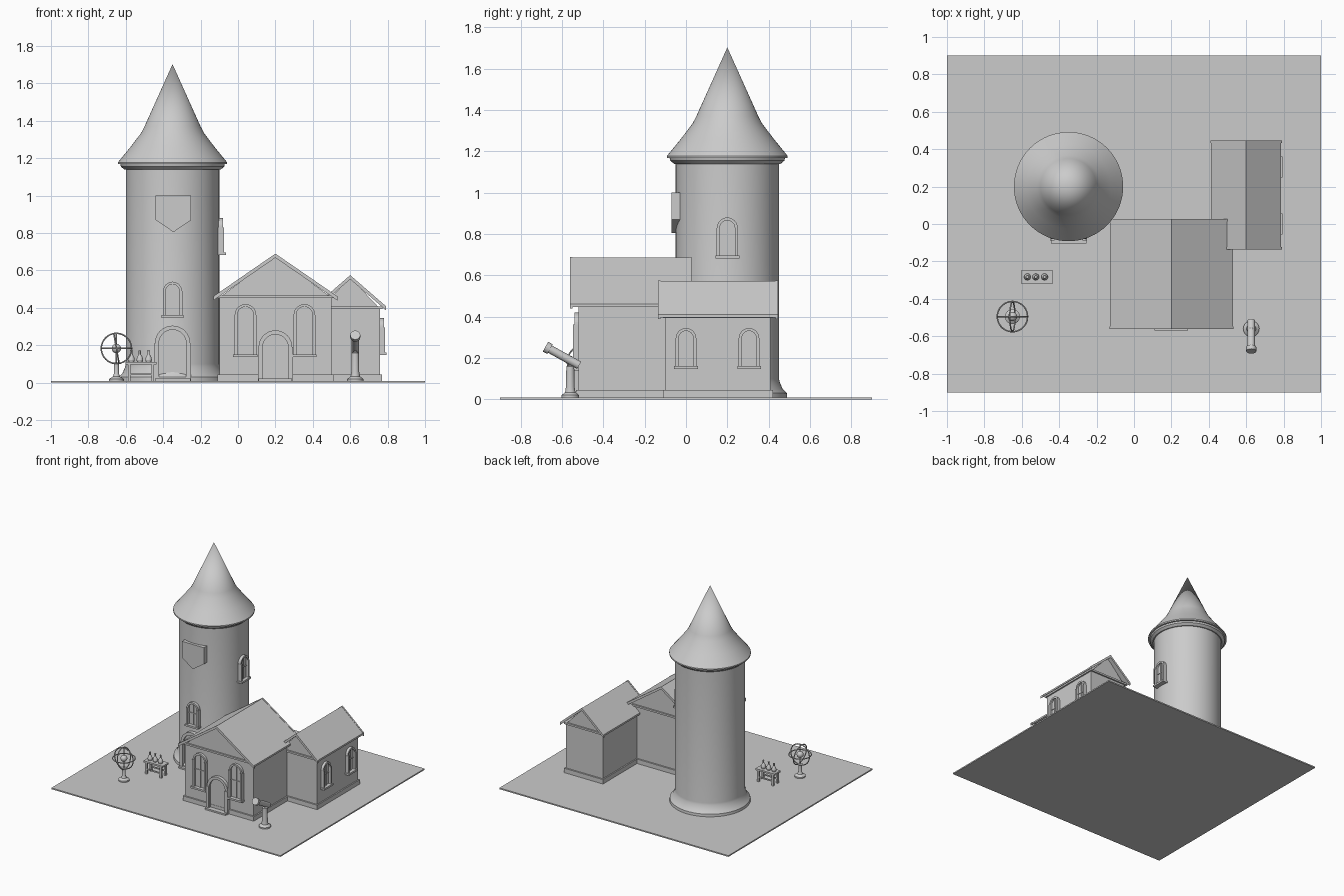
import bpy, bmesh
from math import pi, sin, cos, radians
from mathutils import Matrix, Vector

if "Cube" in bpy.data.objects:
    bpy.data.objects.remove(bpy.data.objects["Cube"])

GREY = (0.6, 0.6, 0.6, 1)
stone = bpy.data.materials.new("plain_grey")
stone.use_nodes = True
stone.diffuse_color = GREY
stone.node_tree.nodes["Principled BSDF"].inputs["Base Color"].default_value = GREY


def finish(name, bm, matrix=Matrix(), smooth=False):
    bmesh.ops.recalc_face_normals(bm, faces=bm.faces)
    mesh = bpy.data.meshes.new(name)
    bm.to_mesh(mesh)
    bm.free()
    mesh.materials.append(stone)
    obj = bpy.data.objects.new(name, mesh)
    obj.matrix_world = matrix
    bpy.context.collection.objects.link(obj)
    if smooth:
        bpy.ops.object.select_all(action='DESELECT')
        obj.select_set(True)
        bpy.context.view_layer.objects.active = obj
        bpy.ops.object.shade_smooth_by_angle(angle=radians(25))
    return obj


def box(name, x, y, z, matrix=Matrix()):
    """Box from (low, high) ranges."""
    bm = bmesh.new()
    bmesh.ops.create_cube(bm, size=1)
    for v in bm.verts:
        v.co = [r[0] if c < 0 else r[1] for r, c in zip((x, y, z), v.co)]
    return finish(name, bm, matrix)


def prism(name, outline, y0, y1, matrix=Matrix()):
    """Outline in x and z, extruded along y."""
    bm = bmesh.new()
    face = bm.faces.new([bm.verts.new((x, y0, z)) for x, z in outline])
    side = bmesh.ops.extrude_face_region(bm, geom=[face])["geom"]
    bmesh.ops.translate(bm, vec=(0, y1 - y0, 0),
                        verts=[v for v in side if isinstance(v, bmesh.types.BMVert)])
    return finish(name, bm, matrix)


def lathe(name, profile, matrix=Matrix(), steps=32):
    """Radius and height pairs turned about z."""
    bm = bmesh.new()
    verts = [bm.verts.new((r, 0, z)) for r, z in profile]
    edges = [bm.edges.new(pair) for pair in zip(verts, verts[1:])]
    bmesh.ops.spin(bm, geom=verts + edges, angle=2 * pi, steps=steps,
                   axis=(0, 0, 1), cent=(0, 0, 0))
    bmesh.ops.remove_doubles(bm, verts=bm.verts, dist=0.0001)
    return finish(name, bm, matrix, True)


def ring(name, radius, thick, matrix):
    section = [(radius + thick * cos(a * pi / 4), thick * sin(a * pi / 4)) for a in range(9)]
    return lathe(name, section, matrix, 48)


def place(x, y, z=0, turn=0):
    return Matrix.Translation((x, y, z)) @ Matrix.Rotation(radians(turn), 4, 'Z')


def arch(width, height, inset=0, bottom=0):
    r = width / 2 - inset
    spring = height - width / 2
    curve = [(r * cos(i * pi / 16), spring + r * sin(i * pi / 16)) for i in range(17)]
    return [(r, bottom)] + curve + [(-r, bottom)]


def arch_frame(name, width, height, inset, y0, y1, matrix):
    outer, inner = arch(width, height), arch(width, height, inset)
    prism(name, outer + inner[::-1], y0, y1, matrix)


# Openings: local -y points away from the wall
def window(name, width, height, matrix, back=0.0):
    arch_frame(name + "_frame", width, height, 0.014, back, -0.02, matrix)
    prism(name + "_pane", arch(width, height, 0.01), back, -0.006, matrix)
    box(name + "_mullion", (-0.003, 0.003), (0, -0.012), (0, height - 0.01), matrix)
    box(name + "_bar", (0.01 - width / 2, width / 2 - 0.01), (0, -0.012),
        (height * 0.5, height * 0.5 + 0.006), matrix)
    for side in (-1, 1):
        mid = side * (width / 2 - 0.006)
        box(name + "_jamb", (mid - 0.008, mid + 0.008), (back, -0.026),
            (0, height - width / 2), matrix)
    box(name + "_sill", (-width / 2 - 0.008, width / 2 + 0.008), (back, -0.035),
        (-0.008, 0.006), matrix)


def door(name, width, height, matrix, back=0.0):
    arch_frame(name + "_frame", width, height, 0.022, back, -0.025, matrix)
    prism(name + "_leaf", arch(width, height, 0.015), back, -0.01, matrix)
    for side in (-1, 1):
        mid = side * (width / 2 - 0.008)
        box(name + "_jamb", (mid - 0.012, mid + 0.012), (back, -0.032),
            (0, height - width / 2), matrix)
    box(name + "_step", (-width / 2, width / 2), (back, -0.05), (0, 0.012), matrix)


# Gabled buildings
def chevron(half, eave, ridge, thick):
    return [(-half, eave), (0, ridge), (half, eave), (half, eave - thick),
            (0, ridge - thick), (-half, eave - thick)]


def building(name, x, half, y0, y1, wall, roof_half, eave, ridge, over):
    at = place(x, 0)
    box(name + "_plinth", (-half - 0.01, half + 0.01), (y0 - 0.012, y1 + 0.012), (0.008, 0.045), at)
    box(name + "_walls", (-half, half), (y0, y1), (0.008, wall), at)
    box(name + "_cornice", (-half - 0.012, half + 0.012), (y0 - 0.012, y1 + 0.012),
        (wall - 0.002, wall + 0.012), at)
    prism(name + "_gable", [(-half, wall), (half, wall), (0, ridge - 0.012)], y0, y1, at)
    prism(name + "_roof", chevron(roof_half, eave, ridge - 0.003, 0.014),
          y0 - over, y1 + over, at)
    for y in (y0 - over, y1 + over):
        prism(name + "_rake", chevron(roof_half + 0.003, eave, ridge, 0.022),
              y - 0.006, y + 0.006, at)


box("ground", (-1, 1), (-0.9, 0.9), (0, 0.01))
building("house", 0.2, 0.3, -0.52, -0.015, 0.455, 0.328, 0.462, 0.69, 0.035)
building("wing", 0.6, 0.16, -0.1, 0.41, 0.395, 0.187, 0.41, 0.575, 0.03)
for x in (0.04, 0.355):
    window("house_window", 0.115, 0.275, place(x, -0.52, 0.145))
door("house_door", 0.18, 0.27, place(0.2, -0.52, 0.01))
for y in (0.0, 0.305):
    window("wing_window", 0.098, 0.19, place(0.76, y, 0.155, 90))

# Round tower
at = place(-0.35, 0.2)
lathe("tower_wall", [(0, 0.008), (0.29, 0.008), (0.288, 0.03), (0.268, 0.05), (0.253, 0.085),
                     (0.25, 0.1), (0.25, 1.15), (0, 1.15)], at, 64)
lathe("tower_cornice", [(0.24, 1.14), (0.258, 1.14), (0.276, 1.155), (0.28, 1.172),
                        (0.2, 1.172)], at, 64)
lathe("tower_roof", [(0, 1.168), (0.292, 1.168), (0.292, 1.178), (0.225, 1.26), (0.168, 1.335),
                     (0.15, 1.37), (0, 1.703)], at, 64)
door("tower_door", 0.19, 0.295, place(-0.35, -0.055, 0.01), 0.04)
window("tower_front_window", 0.1, 0.185, place(-0.35, -0.05, 0.355), 0.03)
window("tower_side_window", 0.1, 0.19, place(-0.1, 0.2, 0.69, 90), 0.03)
prism("shield_plaque", [(-0.095, 1.0), (0.095, 1.0), (0.095, 0.87), (0, 0.805), (-0.095, 0.87)],
      -0.03, -0.07, place(-0.345, 0))

# Table with flasks
box("table_top", (-0.602, -0.435), (-0.32, -0.245), (0.097, 0.11))
for x in (-0.582, -0.455):
    for y in (-0.31, -0.255):
        box("table_leg", (x - 0.007, x + 0.007), (y - 0.007, y + 0.007), (0.008, 0.1))
for y in (-0.31, -0.255):
    box("table_rail", (-0.582, -0.455), (y - 0.004, y + 0.004), (0.04, 0.05))
for x in (-0.57, -0.525, -0.478):
    lathe("flask", [(0, 0.108), (0.014, 0.108), (0.018, 0.122), (0.015, 0.137), (0.006, 0.152),
                    (0.006, 0.168), (0.008, 0.172), (0, 0.172)], place(x, -0.283), 16)

# Armillary sphere
at = place(-0.65, -0.495)
lathe("sphere_stand", [(0, 0.008), (0.04, 0.008), (0.04, 0.02), (0.02, 0.032), (0.013, 0.05),
                       (0.013, 0.1), (0.02, 0.108), (0, 0.108)], at, 24)
center = place(-0.65, -0.495, 0.183)
ring("equator_ring", 0.081, 0.004, center)
ring("meridian_ring", 0.081, 0.004, center @ Matrix.Rotation(pi / 2, 4, 'X'))
ring("tilted_ring", 0.079, 0.004, center @ Matrix.Rotation(radians(80), 4, 'Y'))
lathe("globe", [(0.025 * sin(i * pi / 10), -0.025 * cos(i * pi / 10)) for i in range(11)],
      center, 24)
lathe("globe_axis", [(0, -0.08), (0.004, -0.08), (0.004, 0.08), (0, 0.08)], center, 8)

# Telescope
at = place(0.627, -0.56)
lathe("telescope_stand", [(0, 0.008), (0.043, 0.008), (0.043, 0.02), (0.025, 0.034),
                          (0.021, 0.06), (0.019, 0.16), (0.008, 0.165), (0.008, 0.21),
                          (0, 0.21)], at, 24)
low, high = Vector((0.627, -0.517, 0.165)), Vector((0.627, -0.68, 0.255))
aim = (high - low).to_track_quat('Z', 'Y').to_matrix().to_4x4()
end = (high - low).length
lathe("telescope_tube", [(0, 0), (0.02, 0), (0.02, end - 0.025), (0.027, end - 0.025),
                         (0.027, end), (0, end)], Matrix.Translation(low) @ aim, 24)
